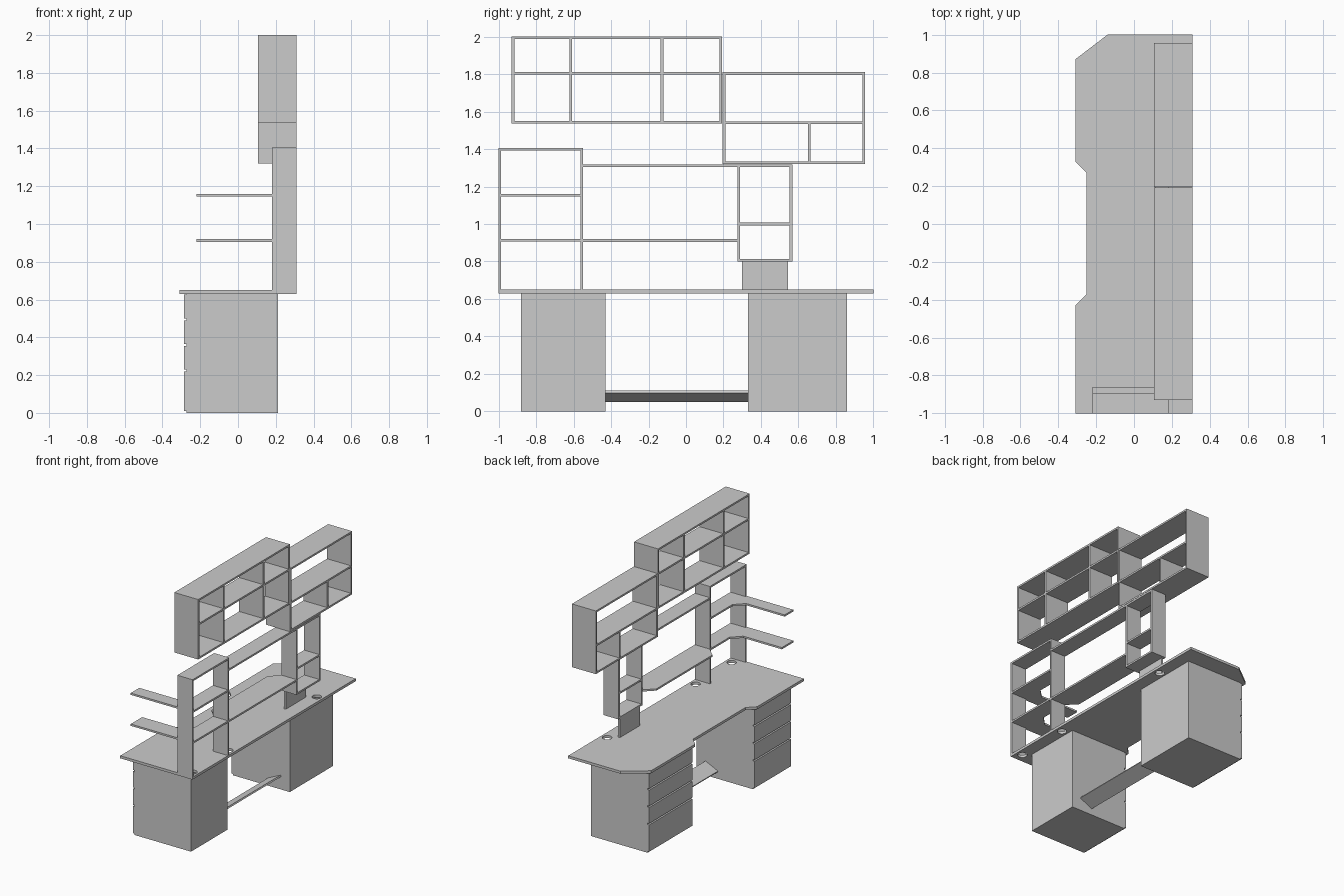
import bpy, bmesh, math

if "Cube" in bpy.data.objects:
    bpy.data.objects.remove(bpy.data.objects["Cube"])

T = 0.014  # board thickness


def make_obj(name, bm):
    bmesh.ops.recalc_face_normals(bm, faces=bm.faces)
    me = bpy.data.meshes.new(name)
    bm.to_mesh(me)
    bm.free()
    ob = bpy.data.objects.new(name, me)
    bpy.context.scene.collection.objects.link(ob)
    return ob


def box(name, x, y, z):
    bm = bmesh.new()
    bmesh.ops.create_cube(bm, size=1)
    for v in bm.verts:
        for i, (a, b) in enumerate((x, y, z)):
            v.co[i] = (a + b) / 2 + v.co[i] * (b - a)
    return make_obj(name, bm)


def slab(name, outline, z0, z1):
    """Extrude an xy outline between two heights."""
    bm = bmesh.new()
    face = bm.faces.new([bm.verts.new((x, y, z0)) for x, y in outline])
    ext = bmesh.ops.extrude_face_region(bm, geom=[face])
    for g in ext['geom']:
        if isinstance(g, bmesh.types.BMVert):
            g.co.z = z1
    return make_obj(name, bm)


def cabinet(name, x, y, z, shelves=(), bottom=True):
    """Open frame: two uprights, a top, optional bottom, shelves at given heights."""
    box(name + "_side_a", x, (y[0], y[0] + T), z)
    box(name + "_side_b", x, (y[1] - T, y[1]), z)
    inner = (y[0] + T, y[1] - T)
    box(name + "_top", x, inner, (z[1] - T, z[1]))
    if bottom:
        box(name + "_bottom", x, inner, (z[0], z[0] + T))
    for i, s in enumerate(shelves):
        box(f"{name}_shelf_{i}", x, inner, (s - T / 2, s + T / 2))


def divider(name, x, y, z):
    box(name, x, (y - T / 2, y + T / 2), z)


# Desktop with cut-in front and three cable holes
desk = slab("desktop", [(.31, -1), (-.31, -1), (-.31, -.43), (-.25, -.37), (-.25, .27),
                        (-.31, .33), (-.31, .87), (-.14, 1), (.31, 1)], .63, .65)
bm = bmesh.new()
for hy in (-.93, -.49, .595):
    r = bmesh.ops.create_cone(bm, cap_ends=True, segments=24, radius1=.034, radius2=.034, depth=.2)
    bmesh.ops.translate(bm, verts=r['verts'], vec=(.26, hy, .64))
cutter = make_obj("cable_hole_cutter", bm)
cutter.hide_render = True
cutter.hide_viewport = True
mod = desk.modifiers.new("cable_holes", 'BOOLEAN')
mod.operation = 'DIFFERENCE'
mod.solver = 'EXACT'
mod.object = cutter

# Drawer pedestals
for side, y in (("left", (-.88, -.43)), ("right", (.33, .86))):
    box(side + "_pedestal", (-.272, .213), y, (0, .63))
    edges = (.006, .225, .36, .495, .632)
    for i in range(4):
        box(f"{side}_drawer_front_{i}", (-.286, -.272), y, (edges[i] + .005, edges[i + 1] - .006))

# Tilted footrest between the pedestals
foot = box("footrest", (-.059, .059), (-.43, .33), (-.006, .006))
foot.rotation_euler = (0, -math.radians(25), 0)
foot.location = (.083, 0, .08)

# Low rear shelving, left tower with L-shaped side shelves
LOW = (.18, .31)
cabinet("left_tower", LOW, (-1, -.55), (.65, 1.405), bottom=False)
for name, z, w in (("upper_corner_shelf", 1.153, -.895), ("lower_corner_shelf", .913, -.86)):
    slab(name, [(.31, -1 + T), (.18, -1 + T), (.18, -1), (-.22, -1), (-.22, w), (.11, w),
                (.18, w + .07), (.18, -.55 - T), (.31, -.55 - T)], z - T / 2, z + T / 2)

# Bridging shelves in the middle
box("bridge_top_shelf", LOW, (-.55, .275), (1.304, 1.318))
slab("bridge_monitor_shelf", [(.31, -.55), (.18, -.55), (.11, -.48), (.11, .205),
                              (.18, .275), (.31, .275)], .905, .919)

# Small right tower on a panel foot
cabinet("right_tower", LOW, (.275, .567), (.8, 1.318), shelves=(1.0,))
box("right_tower_foot", (.185, .2), (.3, .545), (.65, .8))

# Two wall cabinets
TOP = (.105, .31)
cabinet("upper_left_cabinet", TOP, (-.93, .193), (1.535, 2.0), shelves=(1.805,))
for i, y in enumerate((-.615, -.128)):
    for j, z in enumerate(((1.535 + T, 1.798), (1.812, 2.0 - T))):
        divider(f"upper_left_divider_{i}{j}", TOP, y, z)
cabinet("upper_right_cabinet", TOP, (.196, .955), (1.32, 1.81), shelves=(1.54,))
divider("upper_right_divider", TOP, .657, (1.32 + T, 1.533))
